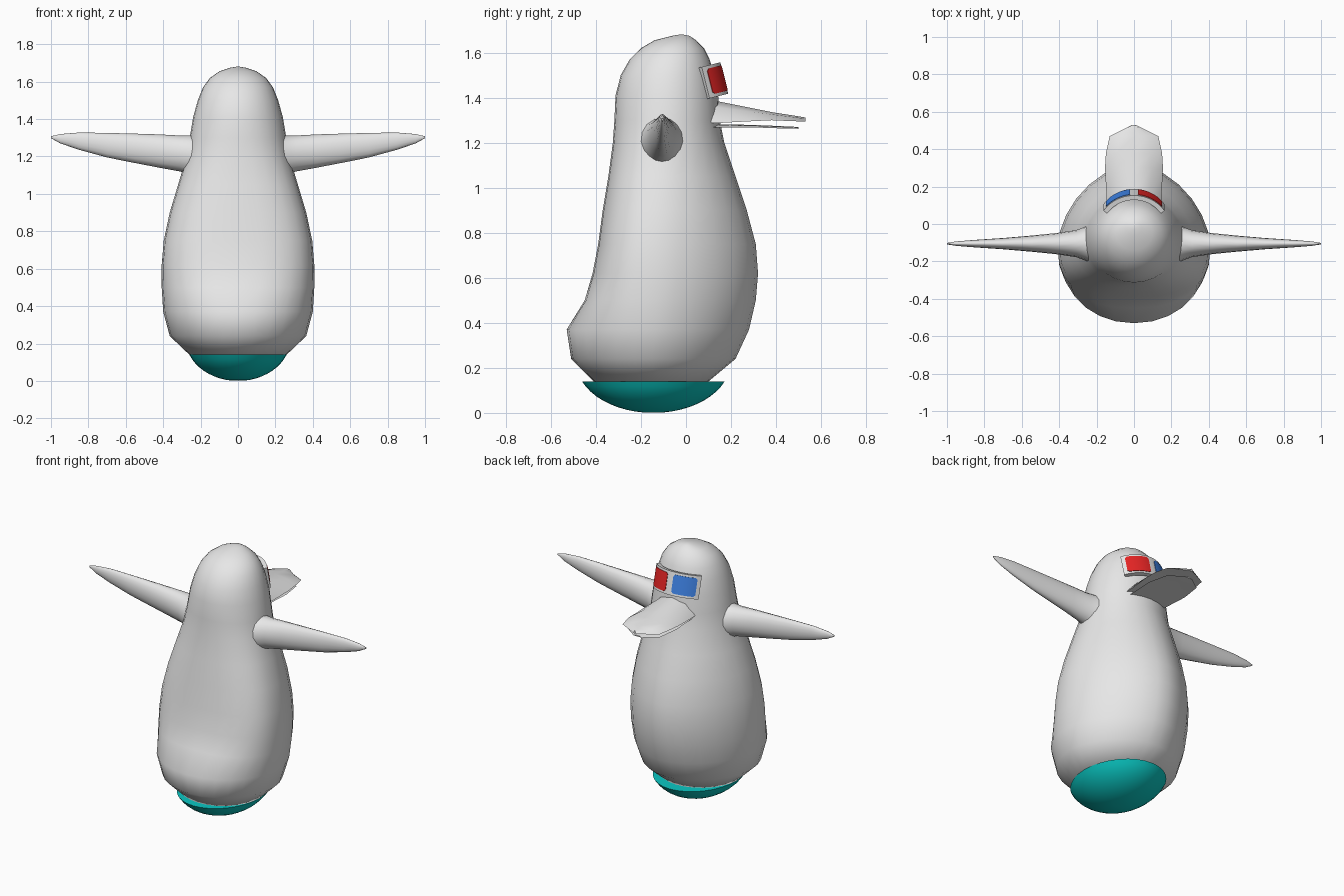
import bpy, bmesh
from math import sin, cos, pi, radians, copysign
from mathutils import Matrix

cube = bpy.data.objects.get("Cube")
if cube:
    bpy.data.objects.remove(cube, do_unlink=True)


def material(name, r, g, b):
    m = bpy.data.materials.new(name)
    m.use_nodes = True
    m.diffuse_color = (r, g, b, 1)
    m.node_tree.nodes["Principled BSDF"].inputs["Base Color"].default_value = (r, g, b, 1)
    return m


WHITE = material("soft white", 0.8, 0.8, 0.8)
TEAL = material("teal", 0.003, 0.58, 0.55)
RED = material("lens red", 0.78, 0.018, 0.018)
BLUE = material("lens blue", 0.05, 0.23, 0.8)


def loft(name, rings, mat, angle=40, matrix=None):
    """Skin a list of equal closed rings and cap both ends."""
    bm = bmesh.new()
    rows = [[bm.verts.new(p) for p in ring] for ring in rings]
    n = len(rows[0])
    for a, b in zip(rows, rows[1:]):
        for i in range(n):
            j = (i + 1) % n
            bm.faces.new((a[i], a[j], b[j], b[i]))
    bm.faces.new(rows[0])
    bm.faces.new(rows[-1])
    bmesh.ops.recalc_face_normals(bm, faces=bm.faces)
    mesh = bpy.data.meshes.new(name)
    bm.to_mesh(mesh)
    bm.free()
    mesh.materials.append(mat)
    obj = bpy.data.objects.new(name, mesh)
    bpy.context.collection.objects.link(obj)
    if matrix:
        obj.matrix_world = matrix
    bpy.ops.object.select_all(action="DESELECT")
    obj.select_set(True)
    bpy.context.view_layer.objects.active = obj
    bpy.ops.object.shade_smooth_by_angle(angle=radians(angle))
    return obj


def oval(rx, ry, n=24):
    return [(rx * cos(2 * pi * i / n), ry * sin(2 * pi * i / n)) for i in range(n)]


def body_ring(z, back, front, w, mid, back_power, front_power, n=28):
    """Outline with a boxy back half and a tapered belly half, meeting at y = mid."""
    ring = []
    for i in range(n):
        c, s = cos(2 * pi * i / n), sin(2 * pi * i / n)
        e = 2 / (front_power if s > 0 else back_power)
        depth = front - mid if s > 0 else mid - back
        ring.append((w * copysign(abs(c) ** e, c),
                     mid + depth * copysign(abs(s) ** e, s), z))
    return ring


# Body and head: height, rear y, belly y, half width, widest y, back and belly powers
body_rows = [
    (.14, -.41, .10, .26, -.15, 2.0, 1.9), (.24, -.51, .22, .365, -.15, 2.0, 1.8),
    (.37, -.53, .28, .40, -.14, 2.1, 1.75), (.50, -.45, .31, .408, -.13, 2.4, 1.75),
    (.62, -.415, .32, .408, -.12, 2.6, 1.75), (.75, -.39, .31, .397, -.12, 2.6, 1.75),
    (.90, -.37, .27, .365, -.11, 2.5, 1.8), (1.05, -.345, .22, .32, -.10, 2.4, 1.85),
    (1.20, -.325, .17, .275, -.09, 2.2, 1.9), (1.30, -.318, .15, .258, -.085, 2.1, 2.0),
    (1.41, -.313, .143, .24, -.085, 2.0, 2.0), (1.50, -.29, .127, .215, -.08, 2.0, 2.0),
    (1.57, -.25, .105, .187, -.07, 2.0, 2.0), (1.62, -.20, .08, .15, -.06, 2.0, 2.0),
    (1.655, -.14, .045, .10, -.045, 2.0, 2.0), (1.675, -.06, .015, .04, -.02, 2.0, 2.0),
    (1.68, -.03, -.01, .01, -.02, 2.0, 2.0)]
loft("body", [body_ring(*row) for row in body_rows], WHITE, 60)

# Rounded base, a shallow bowl with a flat rim
rim = radians(68)
bowl = []
for k in range(1, 11):
    a = rim * k / 10
    r = sin(a) / sin(rim)
    z = .14 * (1 - cos(a)) / (1 - cos(rim))
    bowl.append([(x, y - .145, z) for x, y in oval(.26 * r, .317 * r, 32)])
loft("base", bowl, TEAL)

# Flippers, flared where they join the body: x, top z, bottom z, half thickness
wing_rows = [
    (.18, 1.33, 1.07, .125), (.25, 1.312, 1.098, .094), (.31, 1.312, 1.12, .072),
    (.42, 1.318, 1.14, .056), (.55, 1.322, 1.165, .043), (.70, 1.326, 1.195, .03),
    (.85, 1.328, 1.236, .02), (.95, 1.32, 1.27, .012), (1.0, 1.308, 1.298, .004)]
for side, label in ((1, "left"), (-1, "right")):
    loft(label + "_flipper",
         [[(side * x, y - .105, z + (top + low) / 2)
           for y, z in oval(t, (top - low) / 2, 16)]
          for x, top, low, t in wing_rows], WHITE, 60)

# Bill: y, half width, top z, bottom z
upper = [(.05, .142, 1.395, 1.29), (.15, .147, 1.382, 1.288), (.30, .155, 1.352, 1.296),
         (.38, .15, 1.336, 1.3), (.47, .13, 1.322, 1.296), (.53, .008, 1.312, 1.294)]
lower = [(.05, .125, 1.284, 1.269), (.30, .14, 1.279, 1.268),
         (.44, .115, 1.273, 1.263), (.50, .03, 1.27, 1.262)]
for name, rows in (("upper_bill", upper), ("lower_bill", lower)):
    loft(name, [[(-w, y, low), (-.6 * w, y, low + .72 * (top - low)), (0, y, top),
                 (.6 * w, y, low + .72 * (top - low)), (w, y, low), (0, y, low)]
                for y, w, top, low in rows], WHITE, 35)

# Glasses: a curved band, tilted, with two thin lens plates
tilt = Matrix.Translation((0, -.024, 1.439)) @ Matrix.Rotation(radians(14), 4, "X")


def band(name, inner, outer, start, end, half, mat, steps=12, corner=1.0):
    rings = []
    for k in range(steps + 1):
        a = radians(start + (end - start) * k / steps)
        h = half * (corner if k in (0, steps) else 1)
        rings.append([(r * sin(a), r * cos(a), z) for r, z in
                      ((inner, -h), (outer, -h), (outer, h), (inner, h))])
    loft(name, rings, mat, 30, tilt)


band("glasses_frame", .175, .2, -55, 55, .072, WHITE, 20)
band("left_lens", .197, .203, 6, 48, .058, RED, corner=.82)
band("right_lens", .197, .203, -48, -6, .058, BLUE, corner=.82)
